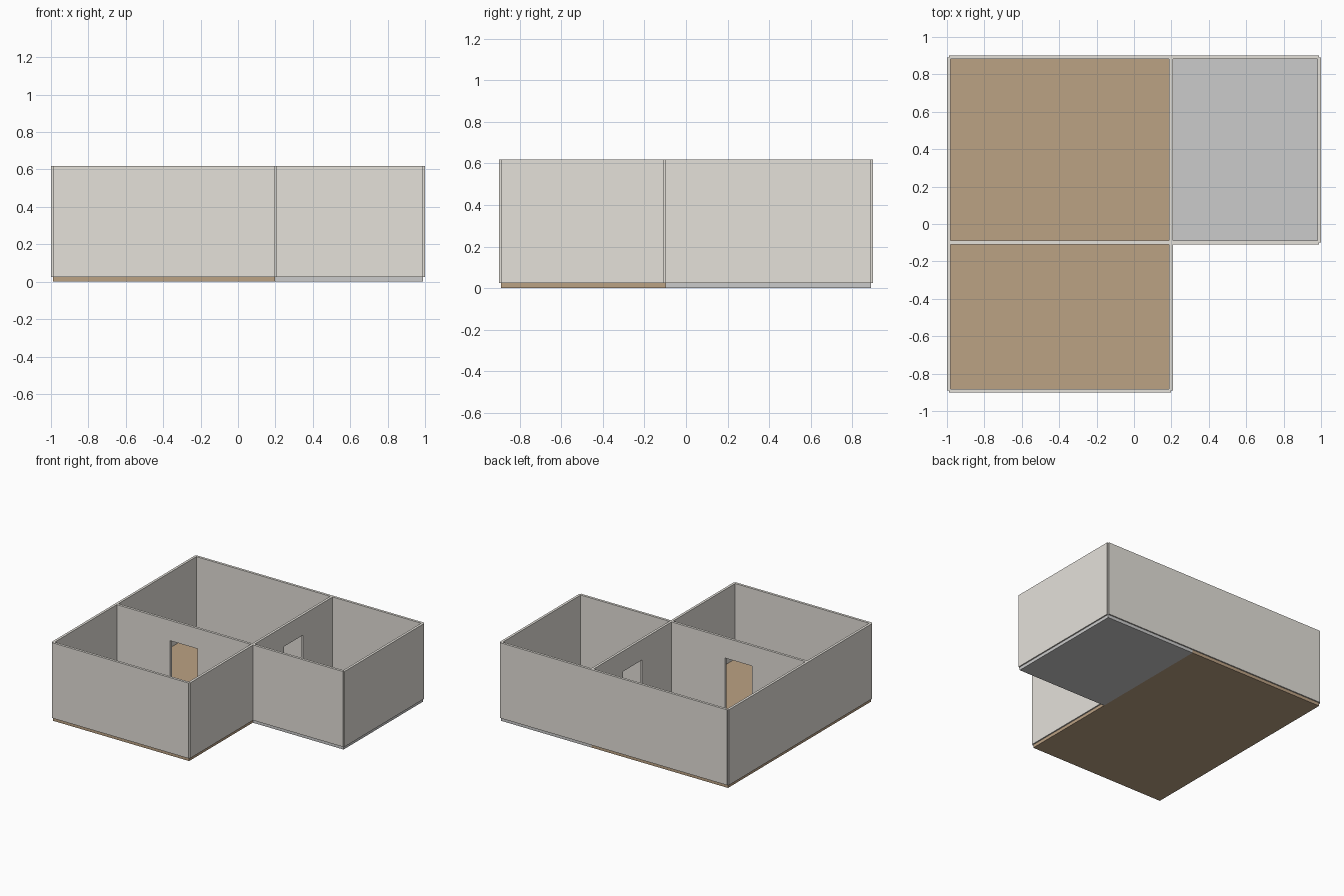
import bpy, bmesh
from mathutils import Vector

if "Cube" in bpy.data.objects:
    bpy.data.objects.remove(bpy.data.objects["Cube"])

S = 2 / 10.1                 # model units per metre of the floor plan
T = 0.1 * S                  # wall thickness
FLOOR, TOP = 0.025, 0.619    # floor surface and wall top
DOOR_W, DOOR_TOP = 1.2 * S, 0.459

# Room grid lines (wall centrelines)
X0, X1, X2 = -5 * S, 1 * S, 5 * S
Y0, Y1, Y2 = -4.5 * S, -0.5 * S, 4.5 * S


def material(name, rgb):
    m = bpy.data.materials.new(name)
    m.diffuse_color = (*rgb, 1)
    m.use_nodes = True
    m.node_tree.nodes["Principled BSDF"].inputs["Base Color"].default_value = m.diffuse_color
    return m


wood = material("wood", (0.50, 0.36, 0.23))
tile = material("tile", (0.52, 0.54, 0.53))
plaster = material("plaster", (0.78, 0.75, 0.70))


def prism(name, points, depth, mat):
    """Extrude a planar polygon along a vector into a solid."""
    bm = bmesh.new()
    face = bm.faces.new([bm.verts.new(p) for p in points])
    new = bmesh.ops.extrude_face_region(bm, geom=[face])["geom"]
    bmesh.ops.translate(bm, vec=depth,
                        verts=[v for v in new if isinstance(v, bmesh.types.BMVert)])
    bmesh.ops.recalc_face_normals(bm, faces=bm.faces)
    mesh = bpy.data.meshes.new(name)
    bm.to_mesh(mesh)
    bm.free()
    mesh.materials.append(mat)
    obj = bpy.data.objects.new(name, mesh)
    bpy.context.collection.objects.link(obj)
    return obj


def floor(name, xa, xb, ya, yb, mat):
    prism(name, [(xa, ya, 0), (xb, ya, 0), (xb, yb, 0), (xa, yb, 0)],
          Vector((0, 0, FLOOR)), mat)


def wall(name, a, b, door=False):
    """Wall between two plan points, optionally with a centred doorway."""
    a, b = Vector((*a, 0)), Vector((*b, 0))
    length = (b - a).length
    along = (b - a).normalized()
    side = Vector((-along.y, along.x, 0)) * T
    outline = [(0, FLOOR)]
    if door:
        l, r = (length - DOOR_W) / 2, (length + DOOR_W) / 2
        outline += [(l, FLOOR), (l, DOOR_TOP), (r, DOOR_TOP), (r, FLOOR)]
    outline += [(length, FLOOR), (length, TOP), (0, TOP)]
    pts = [a - side / 2 + along * u + Vector((0, 0, z)) for u, z in outline]
    prism(name, pts, side, plaster)


# Floors of the three rooms
floor("main_room_floor", X0, X1, Y1, Y2, wood)
floor("front_room_floor", X0, X1, Y0, Y1, wood)
floor("side_room_floor", X1, X2, Y1, Y2, tile)

# Outer walls, running from centreline to centreline (small corner notches)
wall("front_room_front_wall", (X0, Y0), (X1, Y0))
wall("front_room_right_wall", (X1, Y0), (X1, Y1))
wall("front_room_left_wall", (X0, Y0), (X0, Y1))
wall("main_room_left_wall", (X0, Y1), (X0, Y2))
wall("main_room_back_wall", (X0, Y2), (X1, Y2))
wall("side_room_back_wall", (X1, Y2), (X2, Y2))
wall("side_room_right_wall", (X2, Y1), (X2, Y2))
wall("side_room_front_wall", (X1, Y1), (X2, Y1))

# Inner walls with doorways
wall("front_partition", (X0, Y1), (X1, Y1), door=True)
wall("side_partition", (X1, Y1), (X1, Y2), door=True)
